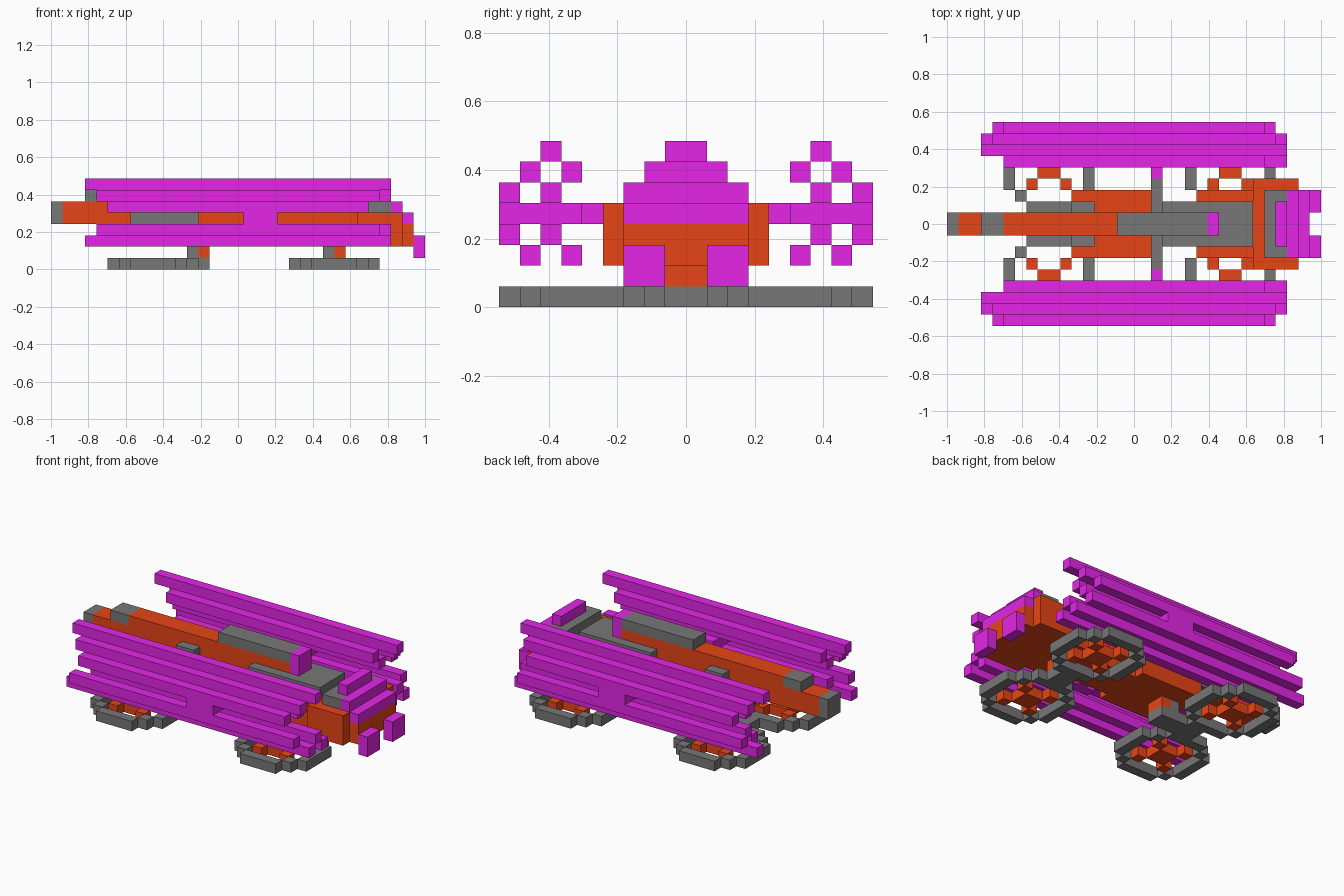
import bpy, bmesh

if "Cube" in bpy.data.objects:
    bpy.data.objects.remove(bpy.data.objects["Cube"])

V = 2 / 33  # one block; x counts from the nose (0..33), y from the centre, z from the ground


def material(name, rgb):
    m = bpy.data.materials.new(name)
    m.diffuse_color = (*rgb, 1)
    m.use_nodes = True
    m.node_tree.nodes["Principled BSDF"].inputs["Base Color"].default_value = m.diffuse_color
    return m


MAGENTA = material("magenta", (0.80, 0.02, 0.82))
GREY = material("grey", (0.185, 0.185, 0.185))
ORANGE = material("orange", (0.80, 0.06, 0.008))


def blocks(name, mat, boxes, mirror=False):
    """One object from boxes (x0, x1, y0, y1, z0, z1) in block units, optionally mirrored over y."""
    bm = bmesh.new()
    if mirror:
        boxes = boxes + [(a, b, -d, -c, e, f) for a, b, c, d, e, f in boxes]
    for x0, x1, y0, y1, z0, z1 in boxes:
        geo = bmesh.ops.create_cube(bm, size=1)
        for v in geo["verts"]:
            v.co.x = (x1 if v.co.x > 0 else x0) * V - 1
            v.co.y = (y1 if v.co.y > 0 else y0) * V
            v.co.z = (z1 if v.co.z > 0 else z0) * V
    me = bpy.data.meshes.new(name)
    bm.to_mesh(me)
    bm.free()
    me.materials.append(mat)
    ob = bpy.data.objects.new(name, me)
    bpy.context.collection.objects.link(ob)
    return ob


# Nose and spine
blocks("nose_tip", GREY, [(0, 1, -1, 1, 4, 6)])
blocks("spine", ORANGE, [(1, 23, -1, 1, 4, 6), (5, 23, -1, 1, 6, 7)])
blocks("nose_cap", GREY, [(3, 5, -1, 1, 6, 7)])
blocks("spine_cover", GREY, [(15, 23, -1, 1, 7, 8)])
blocks("spine_fin", MAGENTA, [(23, 24, -1, 1, 6, 8)])
blocks("nose_side_box", GREY, [(7, 13, 1, 2, 4, 5), (11, 13, 1, 2, 5, 6)], True)

# Hull
blocks("front_hull", ORANGE, [(11, 19, -2, 2, 2, 4)])
blocks("front_hull_side", ORANGE, [(11, 18, 2, 3, 2, 4)], True)
blocks("rear_hull", ORANGE, [(19, 27, -2, 2, 2, 5)])
blocks("rear_hull_side", ORANGE, [(22, 27, 2, 3, 2, 4)], True)
blocks("rear_deck", GREY, [(19, 27, -2, 2, 5, 6)])

# Tail
blocks("tail", ORANGE, [(27, 31, -4, 4, 2, 5), (31, 32, -3, 3, 2, 4)])
blocks("tail_deck", GREY, [(28, 30, -3, 3, 5, 6)])
blocks("tail_trim", MAGENTA, [(29, 30, -2, 2, 6, 7), (30, 31, -3, 3, 5, 6),
                              (31, 32, -3, 3, 4, 5)])
blocks("tail_exhaust", MAGENTA, [(32, 33, 1, 3, 1, 3)], True)

# Side pods: long rods given as (x0, x1, y, z), held by a strut
rods = [(3, 30, 6, 7), (4, 29, 7, 6), (5, 28, 5, 6), (5, 28, 8, 5), (5, 28, 6, 5),
        (4, 29, 8, 3), (5, 30, 6, 3), (3, 30, 7, 2), (5, 30, 5, 2)]
blocks("pod_rods", MAGENTA, [(a, b, y, y + 1, z, z + 1) for a, b, y, z in rods], True)
blocks("pod_holder", MAGENTA, [(18, 19, 4, 5, 4, 5), (17, 20, 5, 9, 4, 5)], True)
blocks("pod_strut", GREY, [(18, 19, 1, 4, 4, 5)], True)

# Flat rings below, each with an orange cross
for part, s in (("front", 5), ("rear", 21)):
    ring, cross = [], [(s + 3, s + 5, 4, 6, 0, 1)]
    for d in (0, 7):
        ring += [(s + d, s + d + 1, 3, 7, 0, 1), (s + 2, s + 6, 1 + d, 2 + d, 0, 1)]
    for a in (1, 6):
        ring += [(s + a, s + a + 1, 1 + b, 2 + b, 0, 1) for b in (1, 6)]
    for a in (2, 5):
        cross += [(s + a, s + a + 1, 1 + b, 2 + b, 0, 1) for b in (2, 5)]
    blocks(part + "_ring", GREY, ring, True)
    blocks(part + "_ring_cross", ORANGE, cross, True)

# Axles and posts joining the rings to the hull
for part, a, b, p in (("front", 9, 14, 12), ("rear", 24, 26, 24)):
    blocks(part + "_axle", GREY, [(a, b, -1, 1, 0, 1)])
    blocks(part + "_post_grey", GREY, [(p, p + 1, -1, 1, 1, 2)])
    blocks(part + "_post_orange", ORANGE, [(p + 1, p + 2, -1, 1, 1, 2)])
